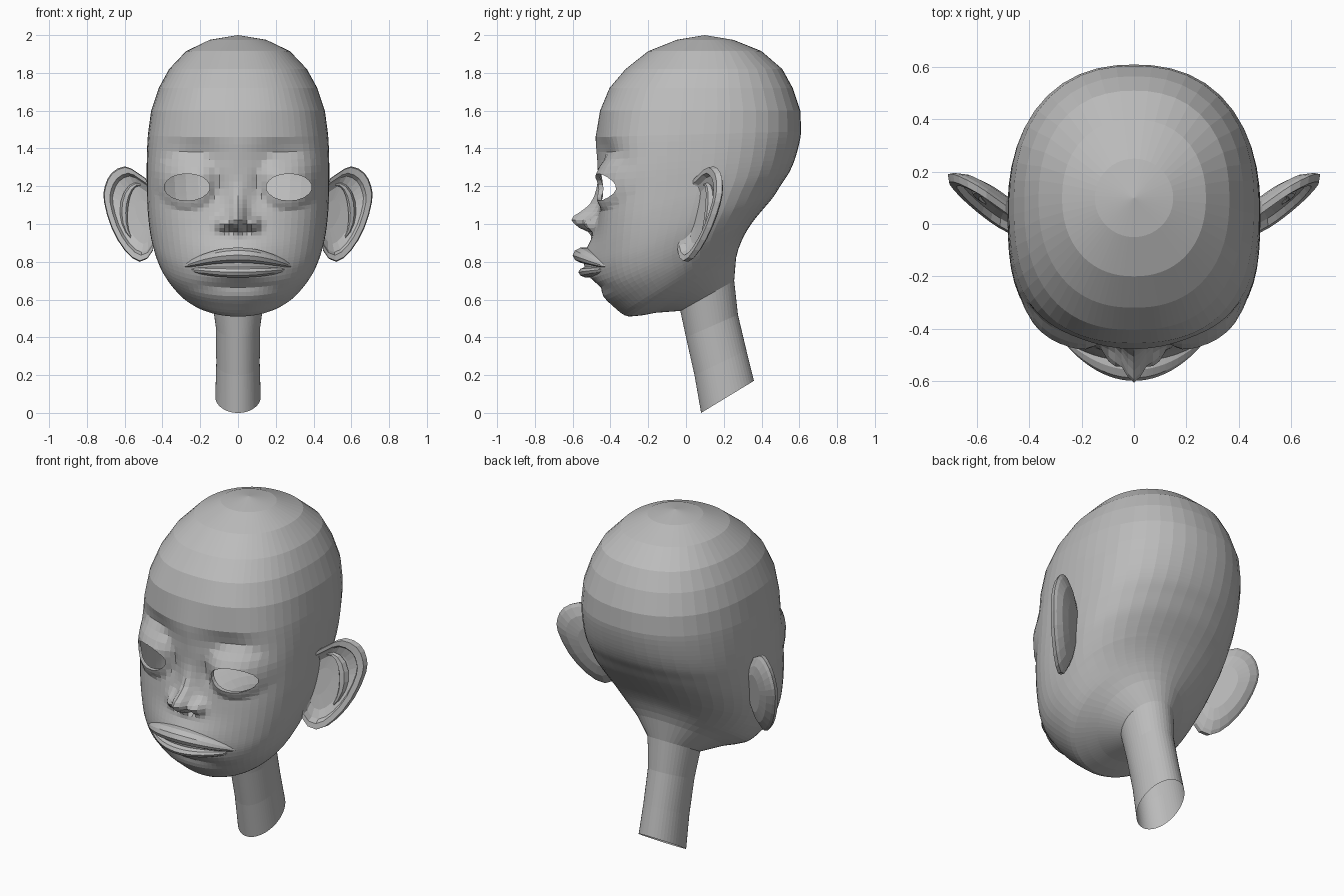
import bpy, bmesh
from math import sin, cos, pi, exp, radians
from mathutils import Vector

if "Cube" in bpy.data.objects:
    bpy.data.objects.remove(bpy.data.objects["Cube"])

clay = bpy.data.materials.new("grey clay")
clay.use_nodes = True
clay.diffuse_color = (0.5, 0.5, 0.5, 1)
clay.node_tree.nodes["Principled BSDF"].inputs["Base Color"].default_value = clay.diffuse_color


def catmull(a, b, c, d, t):
    """Smooth blend between b and c."""
    return [0.5 * (2 * q + (r - p) * t + (2 * p - 5 * q + 4 * r - s) * t * t
                   + (3 * q - p - 3 * r + s) * t ** 3) for p, q, r, s in zip(a, b, c, d)]


def loft(rings, cap_start=False, cap_end=False):
    """Skin a list of closed point loops."""
    bm = bmesh.new()
    loops = [[bm.verts.new(p) for p in ring] for ring in rings]
    n = len(loops[0])
    for low, high in zip(loops, loops[1:]):
        for i in range(n):
            j = (i + 1) % n
            bm.faces.new((low[i], low[j], high[j], high[i]))
    if cap_start:
        bm.faces.new(loops[0][::-1])
    if cap_end:
        bm.faces.new(loops[-1])
    bmesh.ops.remove_doubles(bm, verts=bm.verts, dist=0.001)
    bmesh.ops.recalc_face_normals(bm, faces=bm.faces)
    return bm


def finish(bm, name):
    mesh = bpy.data.meshes.new(name)
    bm.to_mesh(mesh)
    bm.free()
    mesh.materials.append(clay)
    obj = bpy.data.objects.new(name, mesh)
    bpy.context.collection.objects.link(obj)
    return obj


def bump(x, z, cx, cz, rx, rz):
    return exp(-((x - cx) / rx) ** 2 - ((z - cz) / rz) ** 2)


# Nose ridge: height and half width by z
NOSE = [(0.93, 0, .06), (0.96, .035, .06), (0.985, .10, .06), (1.03, .145, .055),
        (1.06, .10, .045), (1.1, .05, .04), (1.16, .02, .04), (1.24, 0, .04)]
EYE_X, EYE_Z = 0.27, 1.195


def relief(x, z):
    """How far the face stands out from the plain skull."""
    ax = abs(x)
    out = 0.06 * bump(x, z, 0, .81, .2, .12)                # muzzle
    out -= 0.025 * bump(x, z, 0, .665, .2, .03)             # crease above chin
    out -= 0.05 * bump(ax, z, .24, 1.37, .15, .09)          # hollow under brow
    out -= 0.025 * bump(ax, z, .12, 1.2, .05, .09)          # inner eye corner
    dome = 1 - ((ax - EYE_X) / .165) ** 2 - ((z - 1.225) / .15) ** 2
    out += 0.045 * max(0, dome) ** 0.7                      # eyelid dome
    for (z0, h0, w0), (z1, h1, w1) in zip(NOSE, NOSE[1:]):
        if z0 <= z < z1:
            t = (z - z0) / (z1 - z0)
            out += (h0 + (h1 - h0) * t) * exp(-(x / (w0 + (w1 - w0) * t)) ** 2)
    out += 0.055 * bump(ax, z, .085, 1.0, .03, .035)        # nostril wings
    out -= 0.05 * bump(ax, z, .042, .968, .02, .016)        # nostrils
    return out


# Head and neck rings: front y, front z, back y, back z, half width, squareness
KEYS = [(.08, 0, .36, .17, .12, 2), (.045, .2, .32, .33, .115, 2),
        (0, .4, .275, .52, .118, 2), (-.03, .54, .255, .7, .14, 2),
        (-.16, .53, .265, .82, .24, 2), (-.3, .51, .29, .9, .33, 2),
        (-.38, .56, .32, .96, .385, 2.1), (-.45, .64, .36, 1.02, .425, 2.3),
        (-.48, .74, .41, 1.08, .452, 2.5), (-.48, .86, .46, 1.14, .47, 2.7),
        (-.47, 1, .505, 1.21, .48, 2.9), (-.46, 1.15, .55, 1.28, .483, 3),
        (-.47, 1.3, .585, 1.37, .483, 2.9), (-.48, 1.46, .61, 1.49, .477, 2.6),
        (-.455, 1.6, .605, 1.6, .46, 2.5), (-.405, 1.72, .565, 1.72, .42, 2.4),
        (-.32, 1.82, .51, 1.82, .365, 2.3), (-.2, 1.915, .4, 1.915, .275, 2.2),
        (-.05, 1.975, .25, 1.975, .15, 2), (.1, 2, .1, 2, 0, 2)]
SEGMENTS = 64


def head_ring(fy, fz, by, bz, width, square):
    ring = []
    for i in range(SEGMENTS):
        t = 2 * pi * i / SEGMENTS
        a = t - 0.5 * sin(t)                                # finer steps on the face
        c, s = cos(a), sin(a)
        n = square if c > 0 else min(square, 2.3)
        r = (abs(c) ** n + abs(s) ** n) ** (-1 / n)
        x = width * s * r
        y = (fy + by) / 2 + (fy - by) / 2 * c * r
        z = (fz + bz) / 2 + (fz - bz) / 2 * c * r
        if c > 0 and y < -.15:
            y -= relief(x, z)
        ring.append((x, y, z))
    return ring


rings = []
for k in range(len(KEYS) - 1):
    steps = 7 if 8 <= k <= 10 else 4 if 5 <= k <= 12 else 2 if k == 4 else 1
    around = [KEYS[min(max(k + d, 0), len(KEYS) - 1)] for d in (-1, 0, 1, 2)]
    rings += [head_ring(*catmull(*around, i / steps)) for i in range(steps)]
rings.append(head_ring(*KEYS[-1]))
head = loft(rings)

# Eye openings: trim the shell by the sides of an oval, then turn the lid inward
for side in (-1, 1):
    centre = Vector((side * EYE_X, 0, EYE_Z))
    inside = [f for f in head.faces if f.calc_center_median().y < -.15
              and abs(f.calc_center_median().x - centre.x) < .2
              and abs(f.calc_center_median().z - EYE_Z) < .15]
    for i in range(18):
        a = 2 * pi * i / 18
        point = centre + Vector((.12 * cos(a), 0, .07 * sin(a)))
        normal = Vector((cos(a) / .12, 0, sin(a) / .07)).normalized()
        geom = set(inside)
        for f in inside:
            geom.update(f.edges)
            geom.update(f.verts)
        cut = bmesh.ops.bisect_plane(head, geom=list(geom), dist=1e-5,
                                     plane_co=point, plane_no=normal)
        faces = {g for g in cut["geom"] if isinstance(g, bmesh.types.BMFace)}
        inside = [f for f in faces if (f.calc_center_median() - point).dot(normal) < 0]
    bmesh.ops.delete(head, geom=inside, context="FACES")
    rim = [e for e in head.edges if e.is_boundary and e.verts[0].co.z > .8]
    rim = [e for e in rim if e.verts[0].co.x * side > 0]
    lid = bmesh.ops.extrude_edge_only(head, edges=rim)["geom"]
    for v in lid:
        if isinstance(v, bmesh.types.BMVert):
            v.co.y += .025
finish(head, "head_and_neck")


# Lips: tapered crescents across the muzzle
def lip(name, mid_z, rise, front, deep, tall):
    sections = []
    for i in range(25):
        u = -1 + i / 12
        size = max(.08, (1 - u * u) ** 0.6)
        cy, cz = front + .125 * u * u, mid_z + rise * (1 - u * u)
        sections.append([(.29 * u, cy - deep * size * cos(a), cz + tall * size * sin(a))
                         for a in (2 * pi * j / 10 for j in range(10))])
    finish(loft(sections, True, True), name)


lip("upper_lip", .775, .06, -.54, .06, .042)
lip("lower_lip", .765, -.02, -.515, .055, .03)

# Ears: outline in x and z on a slanted plane, dished in front
OUTLINE = [(.45, .86), (.52, .8), (.6, .86), (.67, .98), (.71, 1.12), (.705, 1.2),
           (.67, 1.27), (.6, 1.305), (.53, 1.27), (.46, 1.2), (.45, 1.02)]
EAR_LOOPS = [(.5, .07), (.75, .055), (.93, .03), (1, .015), (.98, -.012),
             (.86, -.008), (.8, .02), (.62, .04), (.3, .045)]
count = len(OUTLINE)
curve = [catmull(*[OUTLINE[(k + d) % count] for d in (-1, 0, 1, 2)], t)
         for k in range(count) for t in (0, .5)]


def ear_point(x, z, lift, side):
    return (side * x, -.02 + .6 * (x - .49) + .17 * (z - .8) + lift, z)


for side, label in ((1, "left"), (-1, "right")):
    loops = [[ear_point(.47 + (x - .47) * s, 1.05 + (z - 1.05) * s, lift, side)
              for x, z in curve] for s, lift in EAR_LOOPS]
    finish(loft(loops, True, True), label + "_ear")
    # Inner ridge of the ear
    ridge = []
    for i in range(9):
        a = radians(-60 + 20 * i)
        x, z = .53 + .075 * cos(a), 1.06 + .15 * sin(a)
        r = .022 * sin(pi * (i + .6) / 9.2)
        ridge.append([ear_point(x + r * cos(b) * cos(a), z + r * cos(b) * sin(a),
                                .03 + r * sin(b), side)
                      for b in (pi * j / 3 for j in range(6))])
    finish(loft(ridge, True, True), label + "_ear_ridge")
